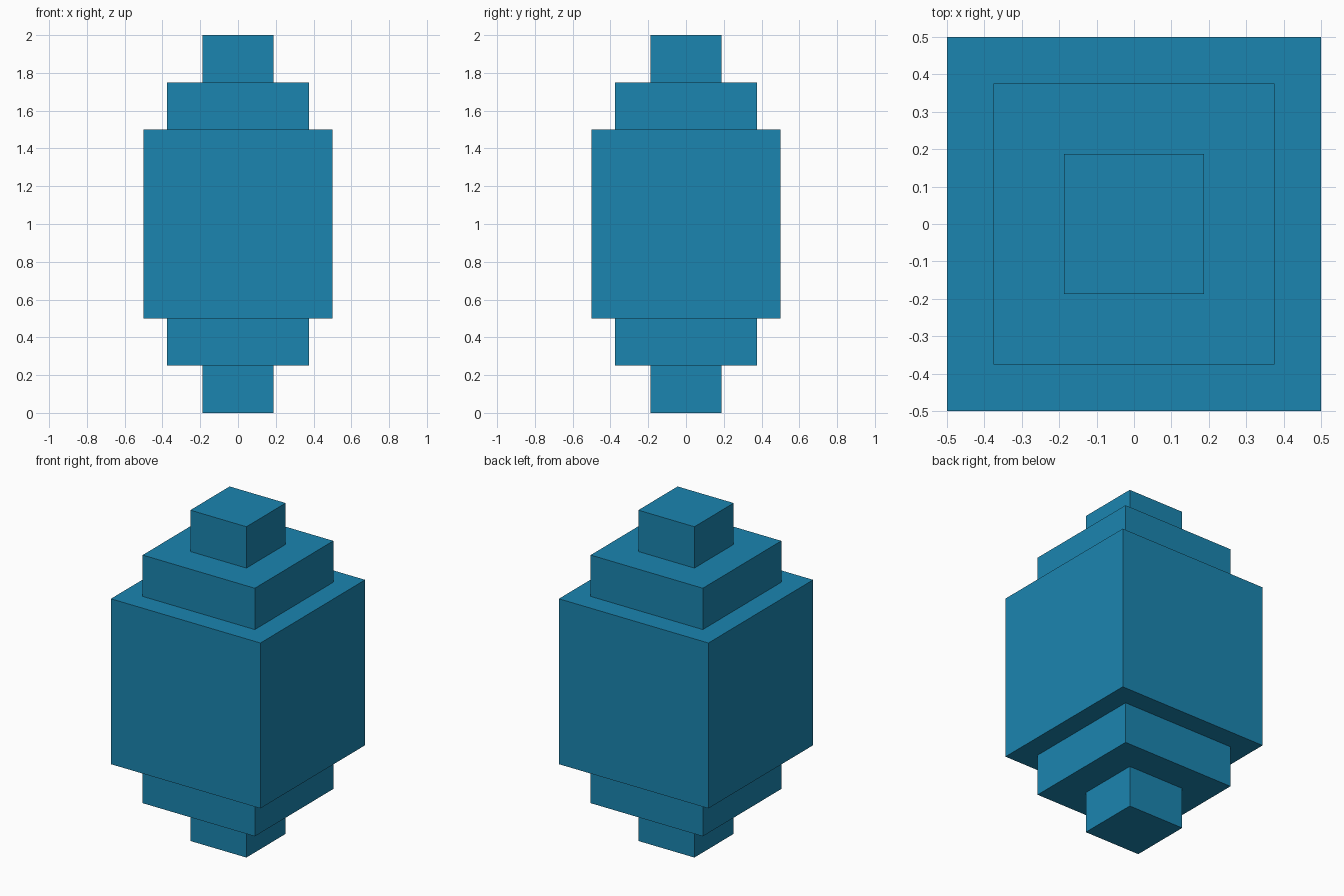
import bpy

if "Cube" in bpy.data.objects:
    bpy.data.objects.remove(bpy.data.objects["Cube"])

# Shared blue material
blue = bpy.data.materials.new("blue")
blue.diffuse_color = (0.011, 0.235, 0.434, 1)
blue.use_nodes = True
blue.node_tree.nodes["Principled BSDF"].inputs["Base Color"].default_value = blue.diffuse_color


def box(name, width, z_low, z_high):
    """Square block centred on the vertical axis, between two heights."""
    bpy.ops.mesh.primitive_cube_add(size=1, location=(0, 0, (z_low + z_high) / 2))
    ob = bpy.context.object
    ob.name = ob.data.name = name
    ob.scale = (width, width, z_high - z_low)
    bpy.ops.object.transform_apply(location=False, rotation=False, scale=True)
    ob.data.materials.append(blue)
    return ob


# Central cube
box("core_block", 1.0, 0.5, 1.5)

# Stepped blocks, mirrored above and below the core
for part, width, low, high in (("step", 0.75, 1.5, 1.75), ("tip", 0.375, 1.75, 2.0)):
    box("upper_" + part, width, low, high)
    box("lower_" + part, width, 2 - high, 2 - low)
